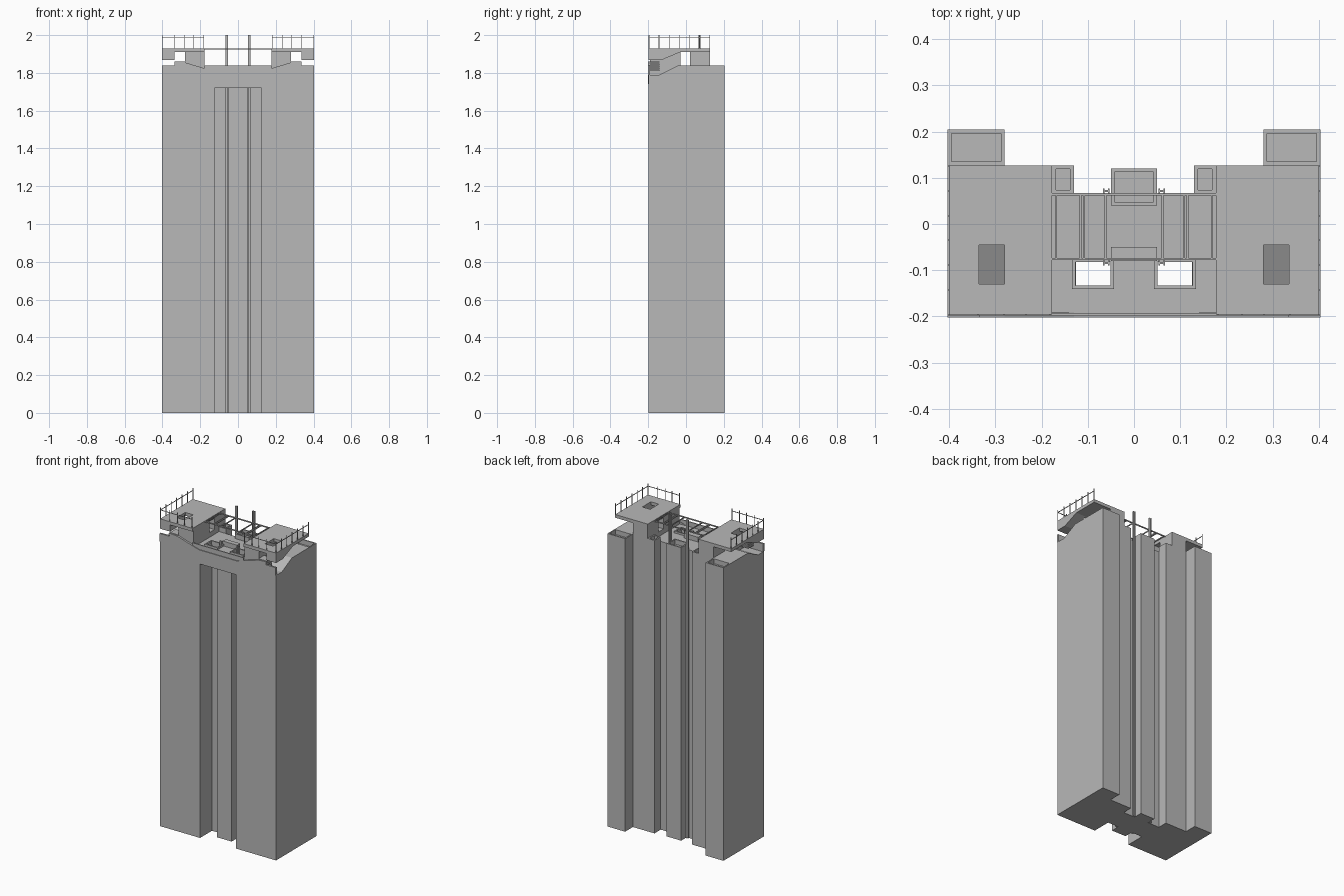
import bpy
import bmesh

old = bpy.data.objects.get("Cube")
if old:
    bpy.data.objects.remove(old, do_unlink=True)

mat = bpy.data.materials.new("concrete grey")
mat.use_nodes = True
GREY = (0.48, 0.48, 0.48, 1)
mat.diffuse_color = GREY
mat.node_tree.nodes["Principled BSDF"].inputs["Base Color"].default_value = GREY


def prism(bm, points, offset):
    """Extrude a closed outline along an offset vector."""
    face = bm.faces.new([bm.verts.new(p) for p in points])
    new = bmesh.ops.extrude_face_region(bm, geom=[face])["geom"]
    verts = [v for v in new if isinstance(v, bmesh.types.BMVert)]
    bmesh.ops.translate(bm, verts=verts, vec=offset)


def box(bm, x0, x1, y0, y1, z0, z1):
    prism(bm, [(x0, y0, z0), (x1, y0, z0), (x1, y1, z0), (x0, y1, z0)], (0, 0, z1 - z0))


def side_profile(bm, x0, x1, yz):
    prism(bm, [(x0, y, z) for y, z in yz], (x1 - x0, 0, 0))


def rim(bm, x0, x1, y0, y1, z0, z1, t=0.008):
    """Thin wall around a rectangle."""
    box(bm, x0, x1, y0, y0 + t, z0, z1)
    box(bm, x0, x1, y1 - t, y1, z0, z1)
    box(bm, x0, x0 + t, y0 + t, y1 - t, z0, z1)
    box(bm, x1 - t, x1, y0 + t, y1 - t, z0, z1)


def part(name, build, mirrored=True):
    """Make one object; mirrored parts are built on +x and copied to -x."""
    bm = bmesh.new()
    build(bm)
    if mirrored:
        copy = bmesh.ops.duplicate(bm, geom=bm.verts[:] + bm.edges[:] + bm.faces[:])["geom"]
        for v in copy:
            if isinstance(v, bmesh.types.BMVert):
                v.co.x = -v.co.x
    bmesh.ops.recalc_face_normals(bm, faces=bm.faces[:])
    mesh = bpy.data.meshes.new(name)
    bm.to_mesh(mesh)
    bm.free()
    mesh.materials.append(mat)
    obj = bpy.data.objects.new(name, mesh)
    bpy.context.collection.objects.link(obj)


W, F, B = 0.403, -0.198, 0.204      # half width, front, back
MID = 0.127                         # back of the inner wings
FLOOR, TOP = 1.81, 1.84             # roof floor and parapet top
DECK = 1.93                         # canopy top


# Outer shafts, with a roof that dips towards the front
def outer_shafts(bm):
    dip = [(-0.04, TOP), (-0.14, 1.79), (F, 1.79)]
    side_profile(bm, 0.28, W - 0.008, [(F, 0), (MID, 0), (MID, TOP)] + dip)
    side_profile(bm, W - 0.008, W, [(F, 0), (MID, 0), (MID, TOP)] + dip)
    box(bm, 0.28, W, MID, B, 0, FLOOR)
    rim(bm, 0.28, W, MID, B, FLOOR, TOP)


# Inner wings either side of the core
def inner_wings(bm):
    box(bm, 0.125, 0.28, F, 0.065, 0, FLOOR)
    box(bm, 0.13, 0.28, 0.065, MID, 0, FLOOR)
    box(bm, 0.177, 0.28, -0.04, MID, FLOOR, TOP)
    rim(bm, 0.13, 0.177, 0.065, MID, FLOOR, TOP)
    box(bm, 0.05, 0.125, -0.08, 0.065, 0, FLOOR)


# Central pier, deeper than the recesses beside it
def central_pier(bm):
    box(bm, -0.05, 0.05, -0.135, 0.12, 0, FLOOR)
    rim(bm, -0.05, 0.05, 0.04, 0.12, FLOOR, TOP)
    box(bm, -0.05, 0.05, -0.08, -0.05, FLOOR, TOP)


# Slab bridging the front recess, with parapet
def front_lintel(bm):
    box(bm, -0.13, 0.13, F, -0.135, 1.72, FLOOR)
    box(bm, -0.177, 0.177, F, F + 0.006, FLOOR, TOP)


# Kerbs around the two roof shafts
def shaft_kerbs(bm):
    rim(bm, 0.043, 0.134, -0.141, -0.074, FLOOR - 0.01, FLOOR + 0.012)


# Stepped band along the top of the front
def front_band(bm):
    half = [(0.14, 1.74), (0.33, 1.79), (W, 1.79), (W, 1.84), (0.335, 1.84),
            (0.335, 1.86), (0.28, 1.855), (0.13, 1.81)]
    outline = [(0, 1.74)] + half + [(0, 1.81)]
    prism(bm, [(x, -0.202, z) for x, z in outline], (0, 0.012, 0))


# Blocks that carry the canopies, with an open passage between
def canopy_supports(bm):
    box(bm, 0.177, 0.28, -0.19, -0.03, FLOOR - 0.02, 1.91)
    box(bm, 0.177, 0.28, 0.02, MID, TOP, 1.91)


# Canopies, thicker at the front outer corner, with a stair opening
def canopies(bm):
    z = 1.91
    box(bm, 0.177, 0.28, F, MID, z, DECK)
    box(bm, 0.28, 0.335, F, -0.13, z, DECK)
    box(bm, 0.28, 0.335, -0.045, MID, z, DECK)
    side_profile(bm, 0.335, W, [(F, 1.868), (-0.13, 1.868), (-0.03, z),
                                (MID, z), (MID, DECK), (F, DECK)])


# Stair treads below each opening
def stair_treads(bm):
    for i in range(5):
        z = FLOOR + 0.011 * i
        box(bm, 0.28, 0.335, -0.195, -0.14, z, z + 0.007)


# Railings on the front and outer edges
def railings(bm):
    t = 0.0035
    for x in (0.18, 0.232, 0.28, 0.335, W - t):
        box(bm, x, x + t, F, F + t, DECK, 2)
    for i in range(1, 7):
        y = F + (MID - t - F) * i / 6
        box(bm, W - t, W, y, y + t, DECK, 2)
    box(bm, 0.18, W, F, F + t, 1.984, 1.987)
    box(bm, W - t, W, F, MID, 1.984, 1.987)


# Light beams crossing the core between the canopies
def roof_beams(bm):
    for y in (-0.078, 0.062):
        box(bm, -0.177, 0.177, y, y + 0.005, 1.923, DECK)
    for s in (-1, 1):
        for x in (0.062, 0.108, 0.116, 0.168):
            box(bm, s * x - 0.002, s * x + 0.002, -0.078, 0.062, 1.923, DECK)


# I-section guide posts running the full height
def guide_posts(bm):
    for y, top in ((-0.084, TOP), (0.071, 2)):
        box(bm, 0.053, 0.056, y - 0.006, y + 0.006, 0, top)
        box(bm, 0.064, 0.067, y - 0.006, y + 0.006, 0, top)
        box(bm, 0.056, 0.064, y - 0.002, y + 0.002, 0, top)


for name, build in (("outer_shafts", outer_shafts), ("inner_wings", inner_wings),
                    ("shaft_kerbs", shaft_kerbs), ("canopy_supports", canopy_supports),
                    ("canopies", canopies), ("stair_treads", stair_treads),
                    ("railings", railings), ("guide_posts", guide_posts)):
    part(name, build)

part("central_pier", central_pier, False)
part("front_lintel", front_lintel, False)
part("roof_beams", roof_beams, False)


# The band outline runs across both halves
def full_band(bm):
    front_band(bm)


part("front_band", full_band)
